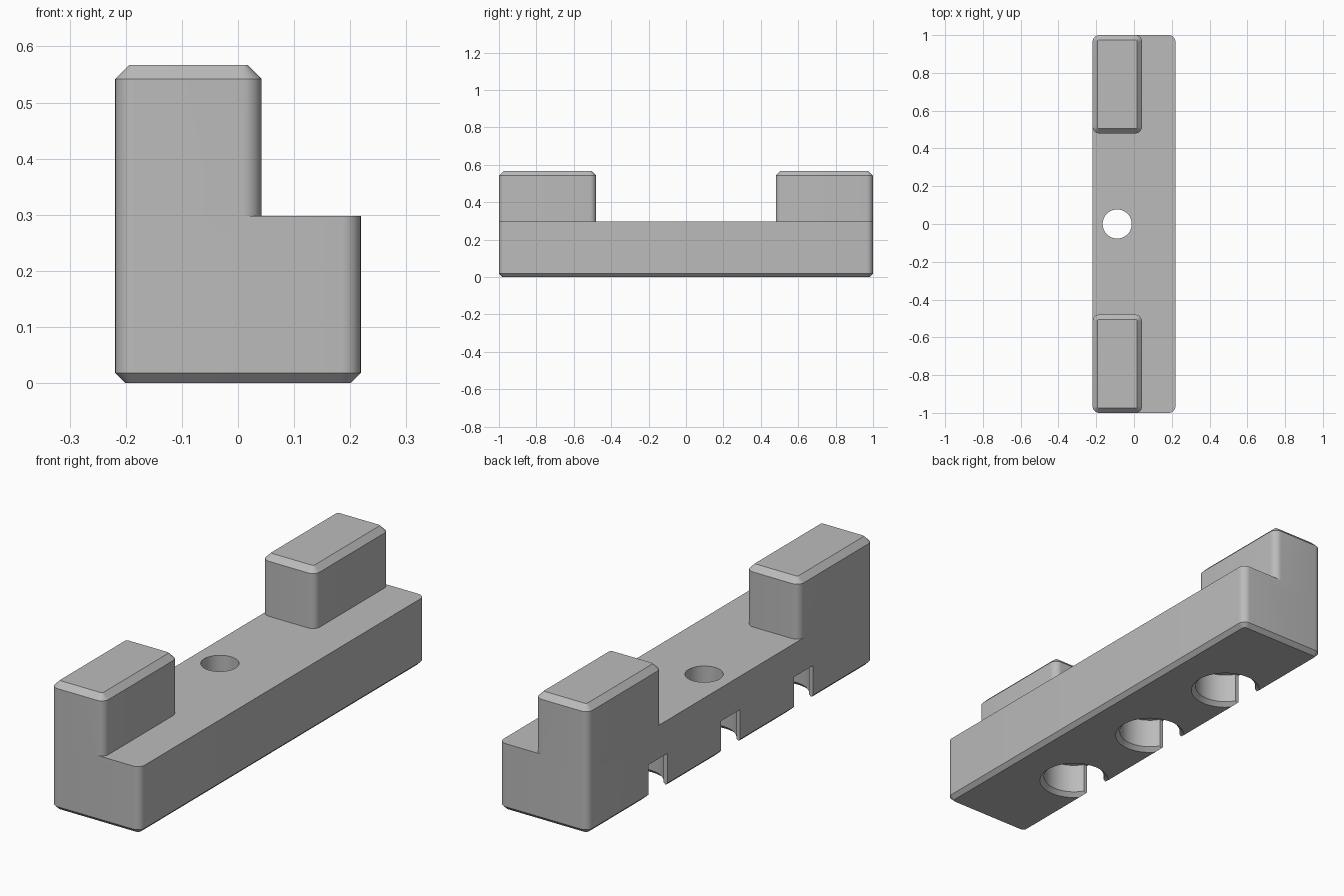
import bpy, bmesh, math

if "Cube" in bpy.data.objects:
    bpy.data.objects.remove(bpy.data.objects["Cube"])

gray = bpy.data.materials.new("plain gray")
gray.diffuse_color = (0.5, 0.5, 0.5, 1)
gray.use_nodes = True
gray.node_tree.nodes["Principled BSDF"].inputs["Base Color"].default_value = gray.diffuse_color


def rounded(x0, x1, y0, y1, r, n=8):
    """Counter-clockwise outline of a rectangle with rounded corners."""
    pts = []
    corners = [(x1 - r, y1 - r), (x0 + r, y1 - r), (x0 + r, y0 + r), (x1 - r, y0 + r)]
    for q, (cx, cy) in enumerate(corners):
        for i in range(n + 1):
            a = math.pi / 2 * (q + i / n)
            pts.append((cx + r * math.cos(a), cy + r * math.sin(a)))
    return pts


def circle(cx, cy, r, n=48):
    return [(cx + r * math.cos(2 * math.pi * i / n),
             cy + r * math.sin(2 * math.pi * i / n)) for i in range(n)]


def loft(name, layers):
    """Solid through stacked outlines, given as (z, points) from bottom to top."""
    bm = bmesh.new()
    rings = [[bm.verts.new((x, y, z)) for x, y in pts] for z, pts in layers]
    bm.faces.new(rings[0][::-1])
    bm.faces.new(rings[-1])
    n = len(rings[0])
    for a, b in zip(rings, rings[1:]):
        for i in range(n):
            j = (i + 1) % n
            bm.faces.new((a[i], a[j], b[j], b[i]))
    mesh = bpy.data.meshes.new(name)
    bm.to_mesh(mesh)
    bm.free()
    mesh.materials.append(gray)
    obj = bpy.data.objects.new(name, mesh)
    bpy.context.collection.objects.link(obj)
    return obj


def combine(target, tool, operation):
    mod = target.modifiers.new(operation.lower(), 'BOOLEAN')
    mod.operation, mod.object, mod.solver = operation, tool, 'EXACT'
    bpy.context.view_layer.objects.active = target
    bpy.ops.object.modifier_apply(modifier=mod.name)
    bpy.data.objects.remove(tool)


LEFT, RIGHT, POST_RIGHT = -0.219, 0.219, 0.042
BASE_TOP, TOP = 0.298, 0.567
R = 0.034
HOLE_X = -0.089

# Base bar with a chamfered underside
c = 0.018
full = rounded(LEFT, RIGHT, -1, 1, R)
body = loft("base_bar", [
    (0, rounded(LEFT + c, RIGHT - c, -1 + c, 1 - c, R - c)),
    (c, full), (BASE_TOP, full)])

# End posts with chamfered tops
c = 0.025
for y0, y1 in ((-1, -0.48), (0.48, 1)):
    outline = rounded(LEFT, POST_RIGHT, y0, y1, R)
    post = loft("end_post", [
        (0.25, outline), (TOP - c, outline),
        (TOP, rounded(LEFT + c, POST_RIGHT - c, y0 + c, y1 - c, R - c))])
    combine(body, post, 'UNION')

# Three round pockets in the underside, each with a flared rim and a side slot
POCKET_TOP = 0.15
for y in (-0.51, 0, 0.51):
    pocket = loft("pocket_cutter", [
        (-0.01, circle(HOLE_X, y, 0.158)), (0.018, circle(HOLE_X, y, 0.13)),
        (POCKET_TOP, circle(HOLE_X, y, 0.13))])
    combine(body, pocket, 'DIFFERENCE')
    s = 0.066
    slot = [(-0.3, y - s), (HOLE_X, y - s), (HOLE_X, y + s), (-0.3, y + s)]
    combine(body, loft("slot_cutter", [(-0.05, slot), (POCKET_TOP, slot)]), 'DIFFERENCE')

# Screw hole through the middle
hole = circle(HOLE_X, 0, 0.077)
combine(body, loft("hole_cutter", [(-0.1, hole), (0.4, hole)]), 'DIFFERENCE')

body.select_set(True)
bpy.context.view_layer.objects.active = body
bpy.ops.object.shade_smooth_by_angle(angle=math.radians(30))
